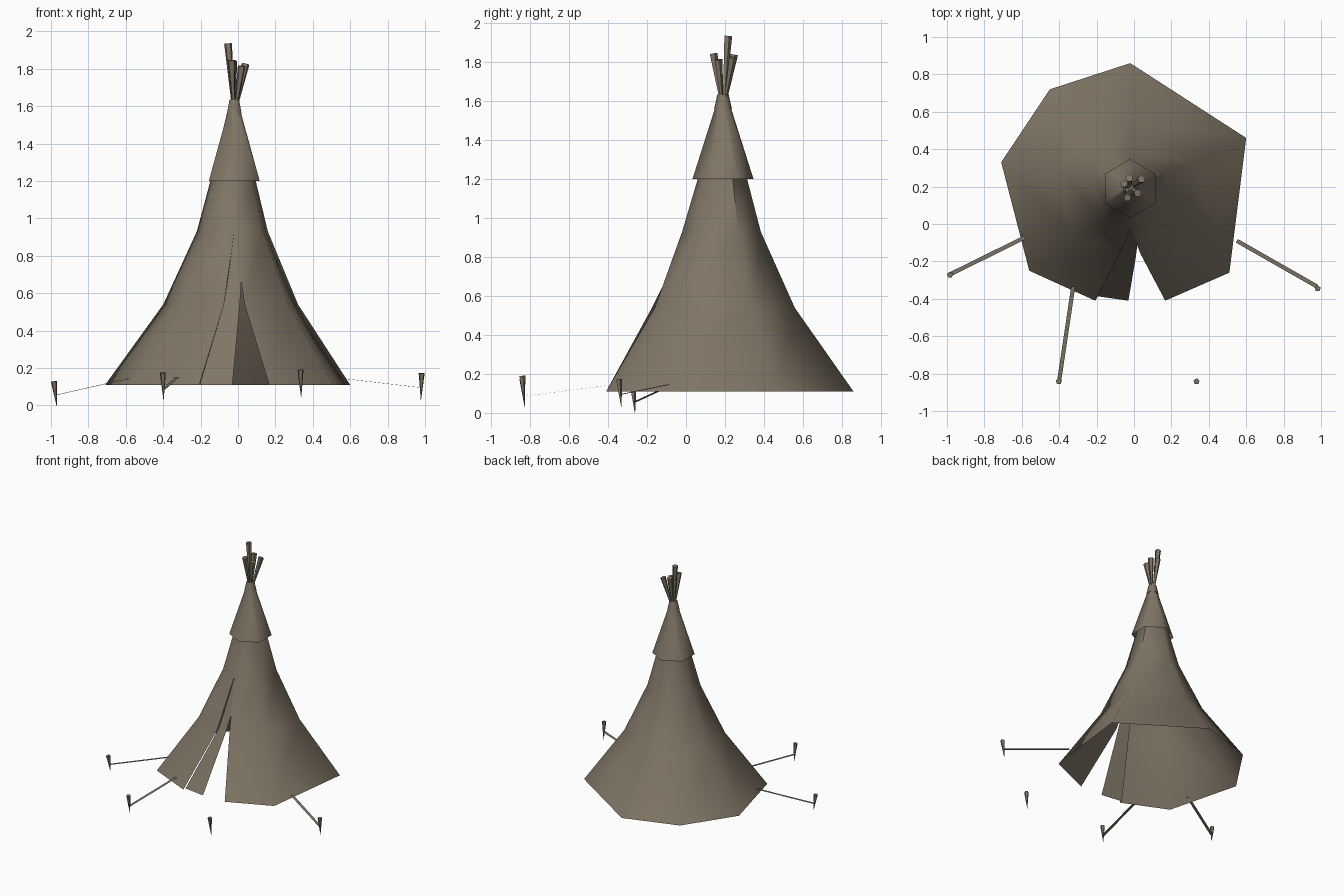
import bpy, bmesh
from math import radians
from mathutils import Vector, Matrix

cube = bpy.data.objects.get("Cube")
if cube:
    bpy.data.objects.remove(cube, do_unlink=True)

hide = bpy.data.materials.new("tan_hide")
hide.use_nodes = True
COLOUR = (0.215, 0.18, 0.132, 1)
hide.diffuse_color = COLOUR
hide.node_tree.nodes["Principled BSDF"].inputs["Base Color"].default_value = COLOUR

CX, CY = -0.02, 0.19  # tent axis


def finish(name, bm, smooth=None):
    mesh = bpy.data.meshes.new(name)
    bm.to_mesh(mesh)
    bm.free()
    mesh.materials.append(hide)
    ob = bpy.data.objects.new(name, mesh)
    bpy.context.collection.objects.link(ob)
    if smooth:
        bpy.ops.object.select_all(action='DESELECT')
        ob.select_set(True)
        bpy.context.view_layer.objects.active = ob
        bpy.ops.object.shade_smooth_by_angle(angle=radians(smooth))
    return ob


def loft(name, rows, smooth=60):
    """Skin open rows of points, from bottom to top."""
    bm = bmesh.new()
    grid = [[bm.verts.new(p) for p in row] for row in rows]
    for low, high in zip(grid, grid[1:]):
        for i in range(len(low) - 1):
            bm.faces.new((low[i], low[i + 1], high[i + 1], high[i]))
    bmesh.ops.remove_doubles(bm, verts=bm.verts, dist=0.0005)
    return finish(name, bm, smooth)


def taper(name, a, b, ra, rb, sides=6, caps=True, smooth=None, turn=0):
    """Tapered prism from point a to point b."""
    a, b = Vector(a), Vector(b)
    d = b - a
    bm = bmesh.new()
    bmesh.ops.create_cone(bm, cap_ends=caps, segments=sides, radius1=ra,
                          radius2=rb, depth=d.length,
                          matrix=Matrix.Rotation(radians(turn), 4, 'Z'))
    q = Vector((0, 0, 1)).rotation_difference(d).to_matrix().to_4x4()
    bmesh.ops.transform(bm, verts=bm.verts,
                        matrix=Matrix.Translation((a + b) / 2) @ q)
    return finish(name, bm, smooth)


# Tent cover: flared cone, split below the doorway peak
corners = [(0.53, -0.45), (0.62, 0.27), (0, 0.67), (-0.43, 0.53),
           (-0.69, 0.14), (-0.54, -0.44)]
# height, scale of the corners, half doorway width, doorway depth
levels = [(0.11, 1, 0.187, -0.60), (0.54, 0.55, 0.055, -0.35),
          (0.93, 0.29, 0, -0.21), (1.2, 0.185, 0, -0.13), (1.58, 0.05, 0, -0.035)]
rows = []
for z, s, half, front in levels:
    ring = [(half, front)] + [(x * s, y * s) for x, y in corners] + [(-half, front)]
    rows.append([(CX + x, CY + y, z) for x, y in ring])
loft("tent_cover", rows)

# Door flap folded partly across the opening
loft("door_flap", [
    [(-0.205, -0.385, 0.11), (-0.03, -0.41, 0.11)],
    [(-0.075, -0.145, 0.54), (0.01, -0.175, 0.54)],
    [(-0.055, -0.1, 0.67), (0.018, -0.11, 0.67)],
    [(-0.02, -0.018, 0.93), (-0.02, -0.018, 0.93)]])

# Upper collar and its binding
taper("smoke_collar", (CX, CY, 1.2), (CX, CY, 1.6), 0.157, 0.03,
      caps=False, smooth=70)
taper("top_binding", (CX, CY, 1.56), (CX, CY, 1.635), 0.046, 0.029, smooth=70)

# Pole ends fanning out of the top
tips = [(-0.053, 0.215, 1.935), (-0.035, 0.14, 1.845), (0.04, 0.24, 1.825),
        (0.02, 0.165, 1.815), (-0.025, 0.245, 1.84)]
for i, tip in enumerate(tips):
    root = (CX + (tip[0] - CX) * 0.2, CY + (tip[1] - CY) * 0.2, 1.6)
    taper(f"pole_{i + 1}", root, tip, 0.007, 0.022, sides=5)

# Ground pegs: (tip, top)
pegs = [((-0.97, -0.262, 0.0), (-0.984, -0.272, 0.128)),
        ((-0.398, -0.828, 0.03), (-0.402, -0.842, 0.175)),
        ((0.338, -0.828, 0.045), (0.334, -0.842, 0.19)),
        ((0.978, -0.332, 0.03), (0.982, -0.345, 0.172))]
for i, (tip, top) in enumerate(pegs):
    taper(f"peg_{i + 1}", tip, top, 0.001, 0.017, sides=5)

# Flat guy ropes
ropes = [((-0.58, -0.07, 0.145), (-0.975, -0.265, 0.055)),
         ((-0.325, -0.335, 0.15), (-0.4, -0.838, 0.085)),
         ((0.55, -0.09, 0.145), (0.98, -0.335, 0.095))]
for i, (a, b) in enumerate(ropes):
    a, b = Vector(a), Vector(b)
    side = (b - a).cross(Vector((0, 0, 1))).normalized() * 0.011
    loft(f"guy_rope_{i + 1}", [[a - side, a + side], [b - side, b + side]], None)
